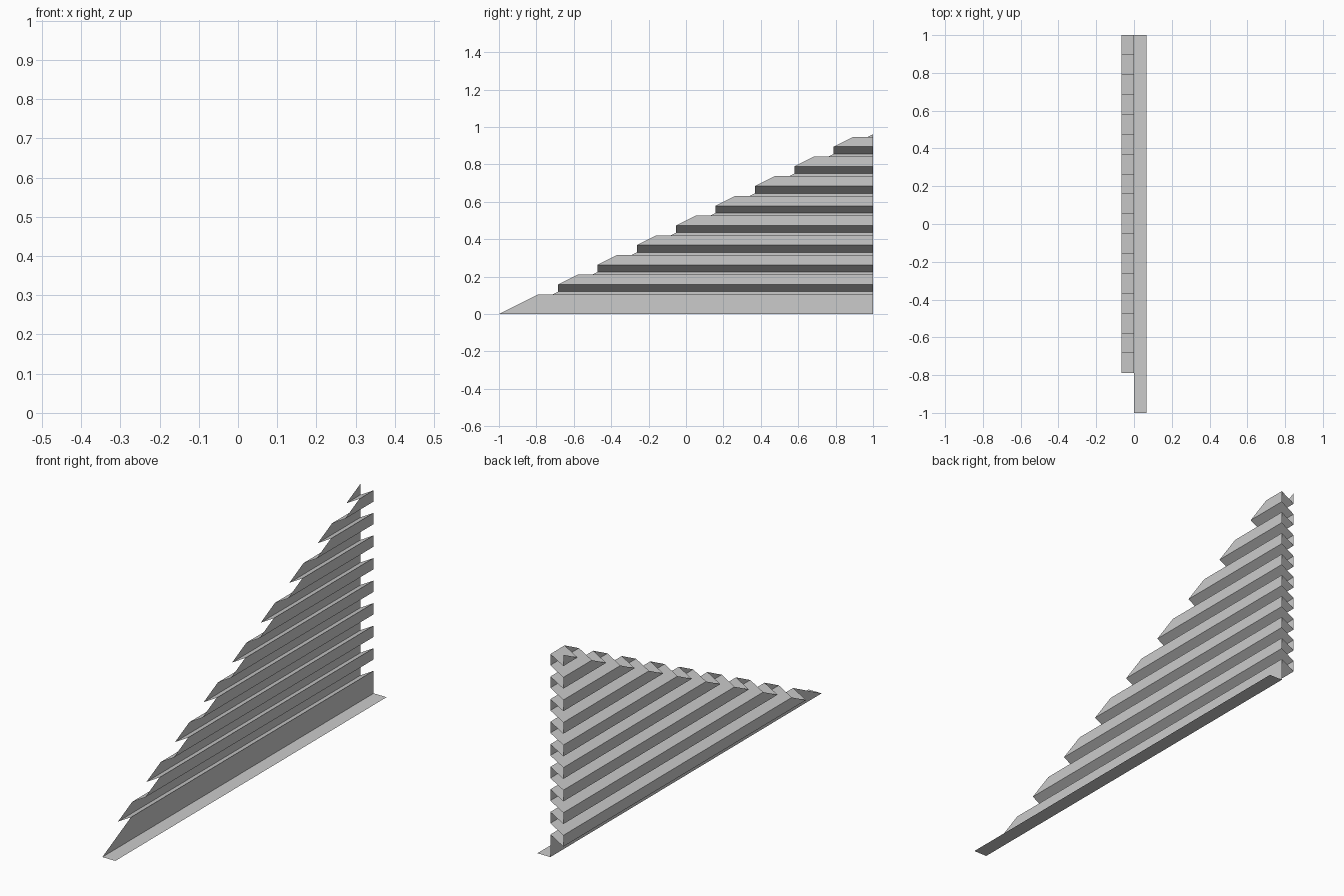
import bpy, bmesh

if "Cube" in bpy.data.objects:
    bpy.data.objects.remove(bpy.data.objects["Cube"])

N = 19            # pleat rows up the slope
H = 1.0 / N       # height of one row
W = 0.067         # pleat depth
DROP = 0.0385     # outer folds hang lower than inner folds


def row_start(level):
    """Where the slanted edge sits along y at a given row level."""
    return -1 + 2 * level * H


# zig-zag profile: (x, z, y of the slanted edge)
profile = [(W, 0, -1), (0, 0, -1)]               # foot flange
for k in range(2, N, 2):
    s, e = row_start(k), row_start(k + 1)
    profile.append((0, k * H, s))                # top of inner wall
    profile.append((-W, k * H - DROP, s))        # fold outwards
    profile.append((-W, (k + 1) * H - DROP, e))  # outer wall
    if k + 1 < N:
        profile.append((0, (k + 1) * H, e))      # fold back in

# one open sheet stretched from the slanted edge to the straight back edge
bm = bmesh.new()
front = [bm.verts.new((x, y, z)) for x, z, y in profile]
back = [bm.verts.new((x, 1, z)) for x, z, y in profile]
for i in range(len(profile) - 1):
    bm.faces.new((front[i], front[i + 1], back[i + 1], back[i]))
bmesh.ops.remove_doubles(bm, verts=bm.verts, dist=1e-5)
bmesh.ops.recalc_face_normals(bm, faces=bm.faces)

mesh = bpy.data.meshes.new("pleated_panel")
bm.to_mesh(mesh)
bm.free()
panel = bpy.data.objects.new("pleated_panel", mesh)
bpy.context.collection.objects.link(panel)
